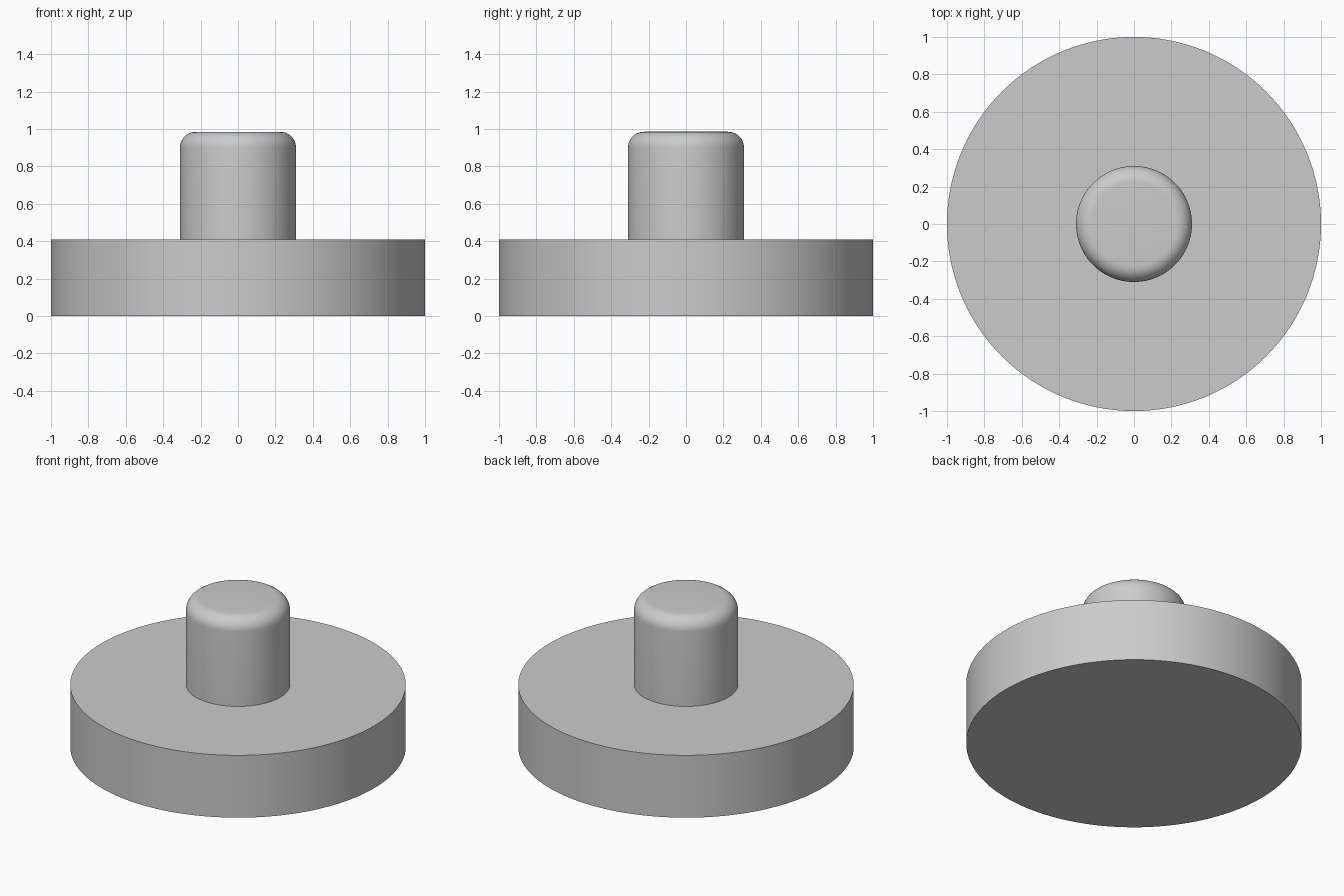
import bpy
import bmesh
from math import radians, cos, sin, pi

cube = bpy.data.objects.get("Cube")
if cube:
    bpy.data.objects.remove(cube, do_unlink=True)

# Single plain grey finish
GREY = (0.6, 0.6, 0.6, 1.0)
grey = bpy.data.materials.new("plain grey")
grey.use_nodes = True
grey.diffuse_color = GREY
grey.node_tree.nodes["Principled BSDF"].inputs["Base Color"].default_value = GREY


def turned_part(name, profile, segments=128):
    """Revolve an (r, z) outline into a closed solid, capped at both ends."""
    bm = bmesh.new()
    rings = [[bm.verts.new((r * cos(2 * pi * i / segments), r * sin(2 * pi * i / segments), z))
              for i in range(segments)] for r, z in profile]
    for low, high in zip(rings, rings[1:]):
        for i in range(segments):
            j = (i + 1) % segments
            bm.faces.new((low[i], low[j], high[j], high[i]))
    bm.faces.new(rings[0][::-1])
    bm.faces.new(rings[-1])
    mesh = bpy.data.meshes.new(name)
    bm.to_mesh(mesh)
    bm.free()
    mesh.materials.append(grey)
    obj = bpy.data.objects.new(name, mesh)
    bpy.context.collection.objects.link(obj)
    bpy.ops.object.select_all(action="DESELECT")
    obj.select_set(True)
    bpy.context.view_layer.objects.active = obj
    bpy.ops.object.shade_smooth_by_angle(angle=radians(30))
    return obj


BASE_TOP = 0.41
POST_RADIUS, POST_TOP, FILLET = 0.31, 0.985, 0.085
STEPS = 10

# Flat round base with sharp rims
turned_part("round_base", [(1.0, 0.0), (1.0, BASE_TOP)])

# Upright post with a rounded top edge, seated slightly into the base
rounding = [(POST_RADIUS - FILLET + FILLET * cos(a), POST_TOP - FILLET + FILLET * sin(a))
            for a in (pi / 2 * k / STEPS for k in range(STEPS + 1))]
turned_part("centre_post", [(POST_RADIUS, BASE_TOP - 0.02)] + rounding)
